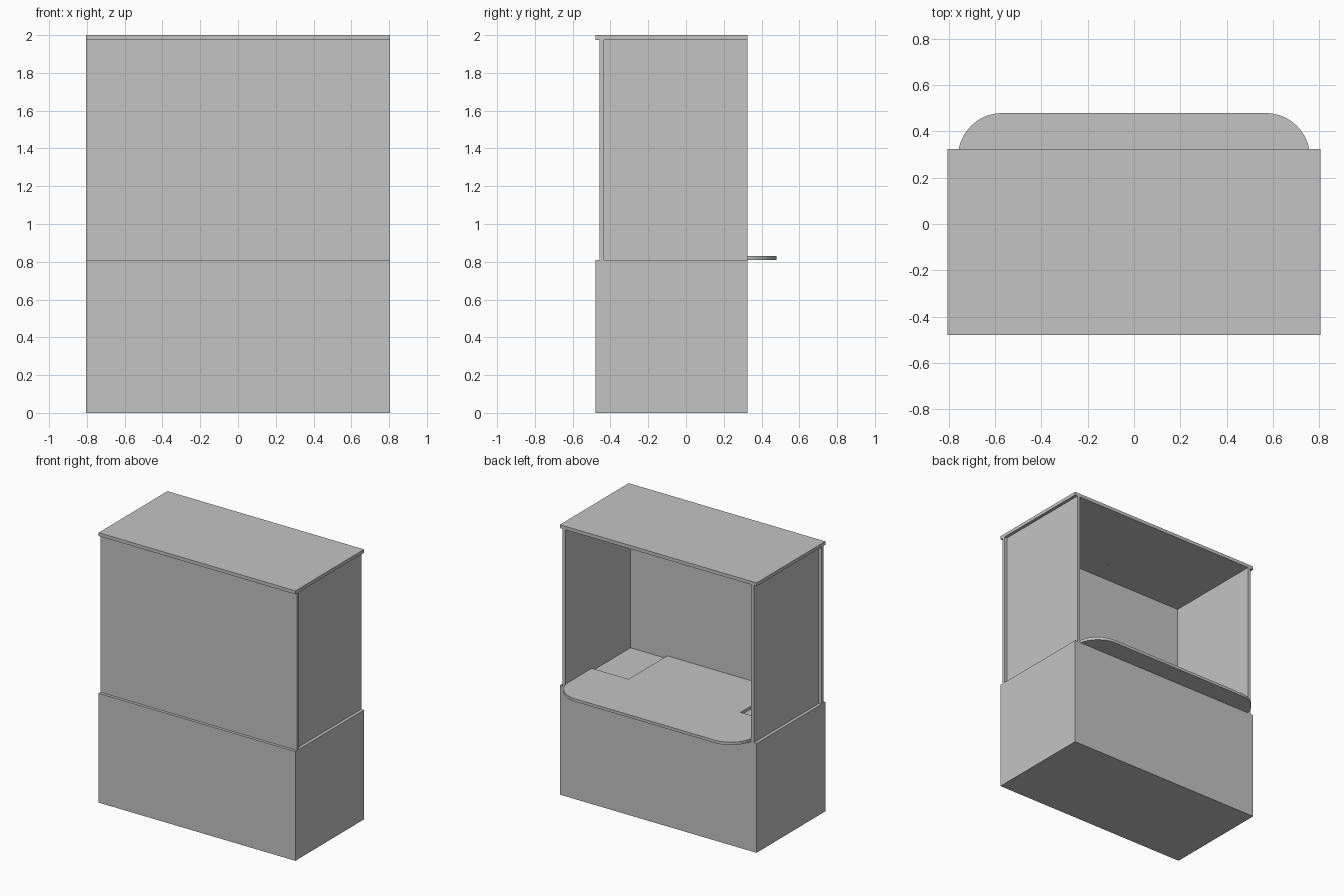
import bpy
import bmesh
from math import sin, cos, pi, radians

cube = bpy.data.objects.get("Cube")
if cube:
    bpy.data.objects.remove(cube, do_unlink=True)

grey = bpy.data.materials.new("plain_grey")
grey.use_nodes = True
colour = (0.55, 0.55, 0.55, 1)
grey.diffuse_color = colour
grey.node_tree.nodes["Principled BSDF"].inputs["Base Color"].default_value = colour


def slab(name, outline, z0, z1):
    """Extrude a counter-clockwise outline from z0 up to z1."""
    bm = bmesh.new()
    base = bm.faces.new([bm.verts.new((x, y, z0)) for x, y in outline])
    top = bmesh.ops.extrude_face_region(bm, geom=[base])["geom"]
    for v in top:
        if isinstance(v, bmesh.types.BMVert):
            v.co.z = z1
    bmesh.ops.recalc_face_normals(bm, faces=bm.faces[:])
    mesh = bpy.data.meshes.new(name)
    bm.to_mesh(mesh)
    bm.free()
    mesh.materials.append(grey)
    obj = bpy.data.objects.new(name, mesh)
    bpy.context.collection.objects.link(obj)
    return obj


def box(name, x0, x1, y0, y1, z0, z1):
    return slab(name, [(x0, y0), (x1, y0), (x1, y1), (x0, y1)], z0, z1)


HALF, FRONT, BACK = 0.806, -0.48, 0.325
DECK, CEILING, TOP = 0.81, 1.975, 2.0
WALL_IN, WALL_OUT = 0.76, 0.783
PANEL_OUT, PANEL_IN = -0.459, -0.435

# Closed lower cabinet and roof board
box("base_cabinet", -HALF, HALF, FRONT, BACK, 0, DECK)
box("roof", -HALF, HALF, FRONT, BACK, CEILING, TOP)

# Upper walls, open at the back
box("front_wall", -HALF, HALF, PANEL_OUT, PANEL_IN, DECK, CEILING)
box("left_wall", WALL_IN, WALL_OUT, PANEL_IN, BACK, DECK, CEILING)
box("right_wall", -WALL_OUT, -WALL_IN, PANEL_IN, BACK, DECK, CEILING)

# T-shaped counter with two rounded outer corners
EDGE, RADIUS, STEM, NOTCH = 0.479, 0.19, 0.46, 0.017
STEPS = 16
half = [(STEM, PANEL_IN), (STEM, NOTCH), (WALL_IN, NOTCH)]
for i in range(STEPS + 1):
    a = pi / 2 * i / STEPS
    half.append((WALL_IN - RADIUS + RADIUS * cos(a), EDGE - RADIUS + RADIUS * sin(a)))
outline = half + [(-x, y) for x, y in reversed(half)]
counter = slab("counter", outline, DECK, DECK + 0.021)
bpy.context.view_layer.objects.active = counter
counter.select_set(True)
bpy.ops.object.shade_smooth_by_angle(angle=radians(30))

# Tiny pin through the roof
PIN = 0.003
box("roof_pin", -PIN, PIN, -0.275 - PIN, -0.275 + PIN, CEILING - 0.001, TOP + 0.0005)
